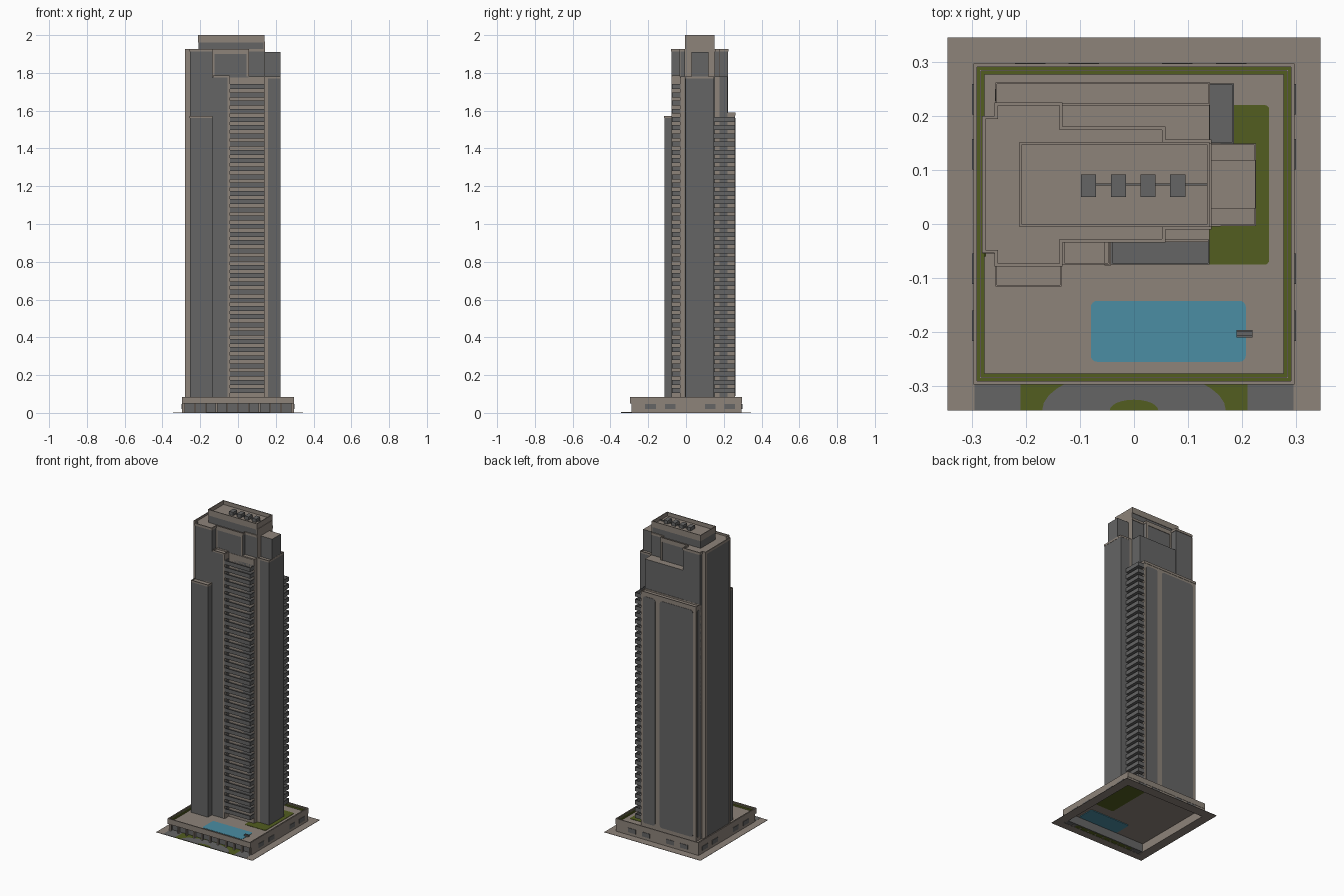
import bpy, bmesh, math

if "Cube" in bpy.data.objects:
    bpy.data.objects.remove(bpy.data.objects["Cube"])


def mat(name, col):
    m = bpy.data.materials.new(name)
    m.diffuse_color = (*col, 1)
    m.use_nodes = True
    m.node_tree.nodes["Principled BSDF"].inputs["Base Color"].default_value = m.diffuse_color
    return m


TAN = mat("warm_stone", (0.27, 0.23, 0.195))
GREY = mat("grey_glass", (0.13, 0.13, 0.13))
GREEN = mat("grass", (0.085, 0.11, 0.014))
BLUE = mat("pool_water", (0.07, 0.27, 0.37))


def finish(name, bm, side, top=None):
    """Turn a bmesh into an object; faces pointing up take the top colour."""
    bmesh.ops.recalc_face_normals(bm, faces=bm.faces)
    bm.normal_update()
    me = bpy.data.meshes.new(name)
    me.materials.append(side)
    me.materials.append(top or side)
    for f in bm.faces:
        f.material_index = 1 if f.normal.z > 0.5 else 0
    bm.to_mesh(me)
    bm.free()
    ob = bpy.data.objects.new(name, me)
    bpy.context.collection.objects.link(ob)
    return ob


def prism(name, pts, z0, z1, side, top=None):
    """Extrude a plan outline between two heights."""
    bm = bmesh.new()
    f = bm.faces.new([bm.verts.new((x, y, z0)) for x, y in pts])
    ex = bmesh.ops.extrude_face_region(bm, geom=[f])["geom"]
    bmesh.ops.translate(bm, vec=(0, 0, z1 - z0), verts=[g for g in ex if isinstance(g, bmesh.types.BMVert)])
    return finish(name, bm, side, top)


def box(name, x0, x1, y0, y1, z0, z1, side, top=None):
    return prism(name, [(x0, y0), (x1, y0), (x1, y1), (x0, y1)], z0, z1, side, top)


def ring(name, x0, x1, y0, y1, t, z0, z1, side, top=None):
    """Rectangular frame of wall thickness t."""
    bm = bmesh.new()
    outer = [(x0, y0), (x1, y0), (x1, y1), (x0, y1)]
    inner = [(x0 + t, y0 + t), (x1 - t, y0 + t), (x1 - t, y1 - t), (x0 + t, y1 - t)]
    v = [[bm.verts.new((x, y, z)) for x, y in p] for p in (outer, inner) for z in (z0, z1)]
    for a, b in ((0, 1), (1, 3), (3, 2), (2, 0)):
        for i in range(4):
            j = (i + 1) % 4
            bm.faces.new((v[a][i], v[a][j], v[b][j], v[b][i]))
    return finish(name, bm, side, top)


def rounded(x0, x1, y0, y1, r, n=4):
    pts = []
    for cx, cy, a in ((x1 - r, y1 - r, 0), (x0 + r, y1 - r, 90), (x0 + r, y0 + r, 180), (x1 - r, y0 + r, 270)):
        for i in range(n + 1):
            t = math.radians(a + 90 * i / n)
            pts.append((cx + r * math.cos(t), cy + r * math.sin(t)))
    return pts


def wall_panel(name, axis, pos, a0, a1, z0, z1, r=0.015):
    """Thin round-cornered glass plate on a wall facing x or y."""
    pts = rounded(a0, a1, z0, z1, r)
    bm = bmesh.new()
    lay = [[bm.verts.new((pos + d, a, z) if axis == "x" else (a, pos + d, z)) for a, z in pts]
           for d in (-0.002, 0.002)]
    bm.faces.new(lay[0])
    bm.faces.new(lay[1])
    for i in range(len(pts)):
        j = (i + 1) % len(pts)
        bm.faces.new((lay[0][i], lay[0][j], lay[1][j], lay[1][i]))
    finish(name, bm, GREY)


# Pavement around the podium
ring("pavement", -0.345, 0.345, -0.345, 0.345, 0.05, 0, 0.002, TAN)
box("front_lawn", -0.21, 0.21, -0.345, -0.262, 0.001, 0.003, GREEN)
for s in (-1, 1):
    xs = sorted((s * 0.21, s * 0.295))
    box("side_drive", *xs, -0.345, -0.262, 0.001, 0.003, GREY)
arc = [(0.17 * math.cos(math.pi * i / 16), -0.345 + 0.075 * math.sin(math.pi * i / 16)) for i in range(17)]
isl = [(0.045 * math.cos(math.pi * i / 12), -0.345 + 0.02 * math.sin(math.pi * i / 12)) for i in range(13)]
prism("curved_drive", arc, 0.003, 0.004, GREY)
prism("drive_island", isl, 0.004, 0.005, GREEN)

# Podium: hollow walls, recessed glazed front with columns, deck
for s in (-1, 1):
    xs = sorted((s * 0.297, s * 0.285))
    box("podium_side_wall", *xs, -0.285, 0.295, 0, 0.06, TAN)
    for y in (-0.188, -0.083, 0.129, 0.231):
        box("side_window", *sorted((s * 0.296, s * 0.3)), y - 0.028, y + 0.028, 0.02, 0.048, GREY)
box("podium_back_wall", -0.297, 0.297, 0.283, 0.295, 0, 0.06, TAN)
for x in (-0.192, -0.093, 0.08, 0.18):
    box("back_window", x - 0.028, x + 0.028, 0.294, 0.298, 0.02, 0.048, GREY)
box("lobby_glazing", -0.285, 0.285, -0.266, -0.26, 0, 0.058, GREY)
for i in range(11):
    x = -0.285 + 0.057 * i
    box("front_column", x - 0.005, x + 0.005, -0.289, -0.277, 0, 0.058, TAN)
box("deck", -0.29, 0.29, -0.288, 0.29, 0.054, 0.066, TAN)
ring("podium_parapet", -0.297, 0.297, -0.297, 0.297, 0.007, 0.05, 0.085, TAN)
ring("outer_hedge", -0.29, 0.29, -0.29, 0.29, 0.005, 0.06, 0.08, GREEN)
ring("planter_curb", -0.285, 0.285, -0.285, 0.285, 0.002, 0.06, 0.081, TAN)
ring("inner_hedge", -0.283, 0.283, -0.283, 0.283, 0.006, 0.06, 0.076, GREEN)
box("west_planting", -0.29, -0.274, -0.06, 0.2, 0.06, 0.069, GREEN)
prism("garden_lawn", rounded(0.1, 0.25, -0.075, 0.22, 0.008), 0.05, 0.068, GREEN)
prism("pool", rounded(-0.08, 0.207, -0.255, -0.142, 0.012), 0.05, 0.068, BLUE)
for y in (-0.208, -0.198):
    box("pool_ladder_rail", 0.19, 0.219, y - 0.002, y + 0.002, 0.068, 0.078, GREY)
box("pool_ladder_step", 0.19, 0.219, -0.206, -0.2, 0.068, 0.072, GREY)

# Tower core, stepped plan mirrored about its long axis
B, MID = 0.055, 0.073
half = [(-0.278, 0.124), (-0.255, 0.124), (-0.255, 0.149), (-0.135, 0.149),
        (-0.135, 0.104), (0.055, 0.104), (0.055, 0.08), (0.14, 0.08)]
plan = [(x, MID - d) for x, d in half] + [(x, MID + d) for x, d in reversed(half)]
prism("tower_core", plan, B, 1.915, GREY, TAN)
for i, (x, y) in enumerate(plan):                     # roof rim
    u, v = plan[(i + 1) % len(plan)]
    box("roof_rim", min(x, u) - 0.003, max(x, u) + 0.003, min(y, v) - 0.003, max(y, v) + 0.003, 1.912, 1.927, TAN)

# Lower shoulders
box("shoulder", 0.0, 0.14, -0.03, 0.177, B, 1.78, TAN)
box("front_shoulder", -0.135, -0.045, -0.075, 0.0, B, 1.775, GREY, TAN)
ring("front_shoulder_rim", -0.132, -0.045, -0.075, -0.03, 0.003, 1.77, 1.785, TAN)
box("back_shoulder", -0.135, 0.14, 0.15, 0.22, B, 1.78, GREY, TAN)
box("front_wing", -0.255, -0.135, -0.115, -0.07, B, 1.565, GREY, TAN)
ring("front_wing_rim", -0.256, -0.134, -0.116, -0.073, 0.003, 1.56, 1.572, TAN)
box("back_wing", -0.255, 0.14, 0.2, 0.26, B, 1.58, TAN)
ring("back_wing_rim", -0.256, 0.141, 0.22, 0.262, 0.003, 1.575, 1.59, TAN)
box("balcony_back_wall", -0.045, 0.138, -0.033, -0.028, B, 1.775, TAN)

# Glass on back and side walls
wall_panel("back_glass_wide", "y", 0.26, -0.232, 0.005, 0.09, 1.56)
wall_panel("back_glass_narrow", "y", 0.26, 0.038, 0.125, 0.09, 1.56)
wall_panel("wing_end_glass", "x", -0.255, 0.228, 0.25, 0.09, 1.56, 0.008)

# Stone trim strips
for y in (-0.052, 0.197):
    box("west_corner_trim", -0.28, -0.255, y - 0.003, y + 0.003, B, 1.92, TAN)
for y0 in (-0.054, 0.187):
    box("west_edge_trim", -0.281, -0.277, y0, y0 + 0.012, B, 1.92, TAN)
box("front_shoulder_trim", -0.055, -0.043, -0.077, -0.03, B, 1.78, TAN)
for y in (MID - 0.104, MID + 0.104):
    box("upper_frame_top", -0.135, 0.057, y - 0.003, y + 0.003, 1.9, 1.925, TAN)
    box("upper_frame_edge", 0.045, 0.057, y - 0.003, y + 0.003, 1.78, 1.925, TAN)
    box("upper_frame_inner", -0.135, -0.125, y - 0.003, y + 0.003, 1.78, 1.925, TAN)

# Lift shaft on the east side
box("shaft", 0.13, 0.225, -0.003, 0.148, B, 1.775, GREY, TAN)
ring("shaft_rim", 0.139, 0.226, -0.004, 0.149, 0.003, 1.77, 1.782, TAN)
box("shaft_head", 0.14, 0.225, 0.029, 0.118, 1.77, 1.91, GREY, TAN)
box("east_wall_trim", 0.136, 0.143, -0.005, 0.15, 1.77, 1.965, TAN)
for y in (-0.003, 0.148):
    box("shaft_trim", 0.141, 0.16, y - 0.002, y + 0.002, B, 1.78, TAN)


# Balconies: slab with low railings
def balcony(name, x0, x1, y0, y1, z):
    box(name + "_slab", x0, x1, y0, y1, z, z + 0.006, GREY)
    ring(name + "_rail", x0, x1, y0, y1, 0.003, z + 0.004, z + 0.026, GREY)


STEP = 0.0435
for i in range(38):
    z = 0.105 + STEP * i
    balcony("front_balcony", -0.043, 0.14, -0.075, -0.03, z)
    if z < 1.56:
        balcony("east_balcony", 0.138, 0.185, 0.149, 0.26, z)

# Penthouse and rooftop machines
box("penthouse", -0.21, 0.138, -0.003, 0.149, 1.9, 1.975, GREY, TAN)
ring("penthouse_parapet", -0.212, 0.14, -0.006, 0.152, 0.005, 1.962, 2.0, TAN)
for i in range(4):
    x = -0.084 + 0.055 * i
    box("roof_unit", x - 0.014, x + 0.014, 0.05, 0.092, 1.97, 1.997, GREY)
box("roof_pipe", -0.084, 0.14, 0.071, 0.075, 1.974, 1.982, GREY)
